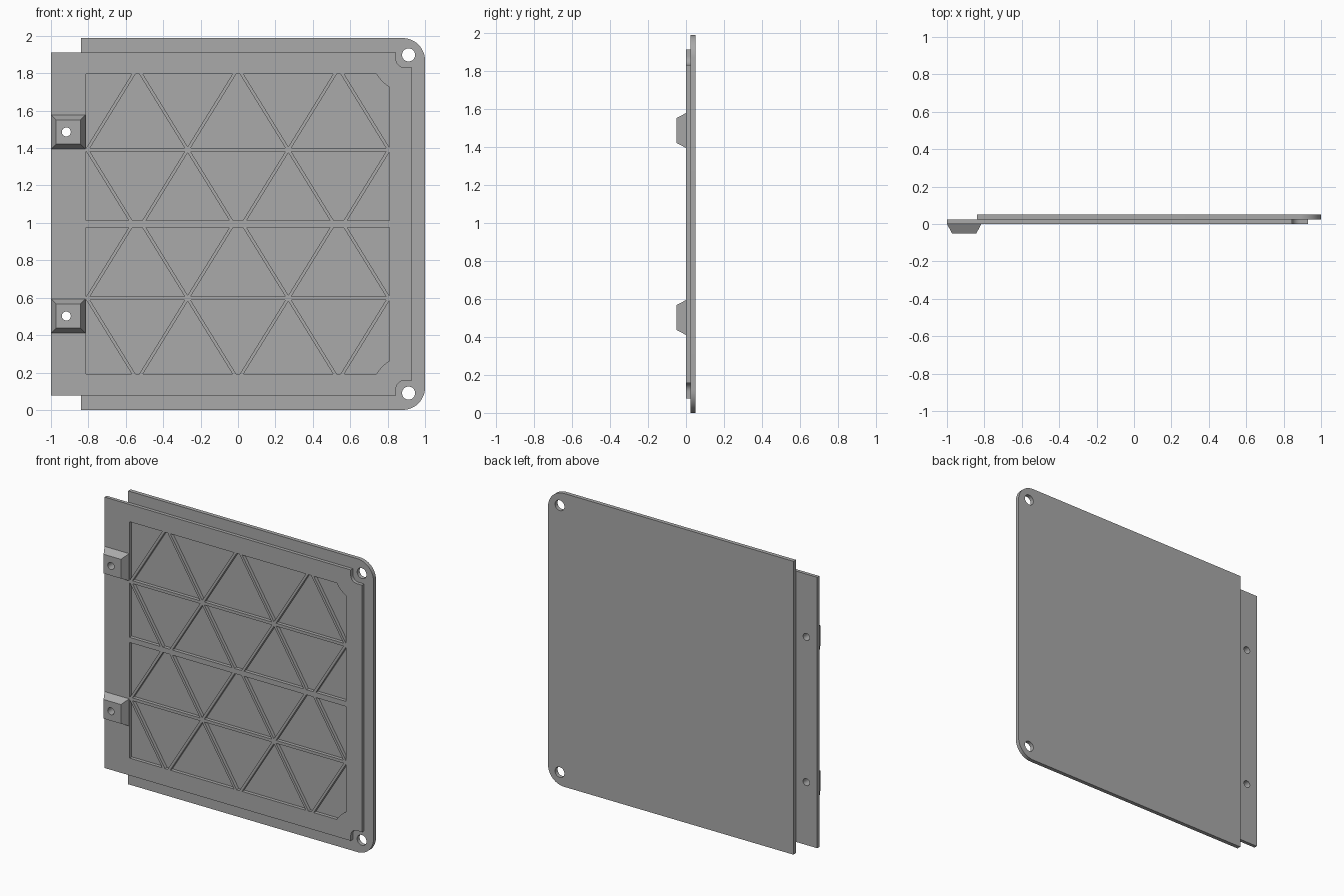
import bpy, bmesh, math
from mathutils import Matrix, Vector

if "Cube" in bpy.data.objects:
    bpy.data.objects.remove(bpy.data.objects["Cube"])

grey = bpy.data.materials.new("plain grey")
grey.use_nodes = True
grey.diffuse_color = (0.4, 0.4, 0.4, 1)
grey.node_tree.nodes["Principled BSDF"].inputs["Base Color"].default_value = (0.4, 0.4, 0.4, 1)

CZ = 0.994                       # mid height; profiles are drawn around it
SPLIT = 0.023                    # where frame and back plate meet
BACK = 0.05
HOLE = (0.912, 0.904)            # corner screw hole
CLIP = (-0.908, 0.492)           # hinge block centre
CLIP_HOLE_X = -0.918


def arc(cx, cy, r, a0, a1, n=12):
    return [(cx + r * math.cos(math.radians(a0 + (a1 - a0) * i / n)),
             cy + r * math.sin(math.radians(a0 + (a1 - a0) * i / n))) for i in range(n + 1)]


def circle(cx, cy, r):
    return arc(cx, cy, r, 0, 360, 32)[:-1]


def flip(points):
    return [(x, -y) for x, y in reversed(points)]


def finish(obj):
    obj.data.materials.clear()
    obj.data.materials.append(grey)
    bpy.ops.object.select_all(action='DESELECT')
    obj.select_set(True)
    bpy.context.view_layer.objects.active = obj
    bpy.ops.object.shade_smooth_by_angle(angle=math.radians(30))


def sheet(name, loops, y0, y1):
    """Flat sheet from an outline and its openings, between two depths."""
    curve = bpy.data.curves.new(name, 'CURVE')
    curve.dimensions = '2D'
    curve.fill_mode = 'BOTH'
    curve.extrude = (y1 - y0) / 2
    for loop in loops:
        spline = curve.splines.new('POLY')
        spline.points.add(len(loop) - 1)
        for p, (x, y) in zip(spline.points, loop):
            p.co = (x, y, 0, 1)
        spline.use_cyclic_u = True
    temp = bpy.data.objects.new(name + " outline", curve)
    bpy.context.collection.objects.link(temp)
    bpy.context.view_layer.update()
    mesh = bpy.data.meshes.new_from_object(temp.evaluated_get(bpy.context.evaluated_depsgraph_get()))
    bpy.data.objects.remove(temp)
    mesh.transform(Matrix.Translation((0, (y0 + y1) / 2, CZ)) @ Matrix.Rotation(math.pi / 2, 4, 'X'))
    bm = bmesh.new()
    bm.from_mesh(mesh)
    bmesh.ops.remove_doubles(bm, verts=bm.verts, dist=0.0001)
    bmesh.ops.recalc_face_normals(bm, faces=bm.faces)
    bm.to_mesh(mesh)
    bm.free()
    obj = bpy.data.objects.new(name, mesh)
    bpy.context.collection.objects.link(obj)
    finish(obj)


def cut(poly, a, b, side, gap):
    """Keep the part of a polygon lying more than gap to one side of line a-b."""
    d = Vector((b[0] - a[0], b[1] - a[1])).normalized()

    def dist(p):
        return side * (d.y * (p[0] - a[0]) - d.x * (p[1] - a[1])) - gap

    out = []
    for p, q in zip(poly, poly[1:] + poly[:1]):
        dp, dq = dist(p), dist(q)
        if dp >= 0:
            out.append(p)
        if dp * dq < 0:
            t = dp / (dp - dq)
            out.append((p[0] + t * (q[0] - p[0]), p[1] + t * (q[1] - p[1])))
    return out


# Back plate with rounded outer corners
R, H = 0.12, CZ
half = arc(1 - R, H - R, R, 0, 90) + [(-0.84, H)]
sheet("back_plate", [half + flip(half), circle(*HOLE, 0.035), circle(HOLE[0], -HOLE[1], 0.035)],
      SPLIT, BACK)

# Triangular pockets between the stiffening ribs, one row at a time
LEFT, RIGHT, TOP = -0.814, 0.809, 0.801
NODE, RISE, PITCH, FIRST = 0.397, 0.437, 0.269, -0.807
a0 = 180 + math.degrees(math.asin((HOLE[1] - TOP) / 0.2))
a1 = 270 - math.degrees(math.asin((HOLE[0] - RIGHT) / 0.2))
upper = [(LEFT, TOP), (LEFT, NODE + 0.01), (RIGHT, NODE + 0.01)] + arc(*HOLE, 0.2, a1, a0, 8)
lower = [(LEFT, NODE - 0.01), (LEFT, 0.0175), (RIGHT, 0.0175), (RIGHT, NODE - 0.01)]
pockets = []
for row, tip in ((upper, NODE + RISE), (lower, NODE - RISE)):
    ribs = []
    for k in range(6):
        ends = [(FIRST + k * PITCH, NODE), (FIRST + (k + 1) * PITCH, tip)]
        if k % 2:
            ends = [(ends[0][0], tip), (ends[1][0], NODE)]
        ribs.append(sorted(ends, key=lambda p: p[1]))
    for k in range(7):
        cell = row
        if k > 0:
            cell = cut(cell, *ribs[k - 1], 1, 0.0085)
        if k < 6:
            cell = cut(cell, *ribs[k], -1, 0.0085)
        if len(cell) > 2:
            pockets += [cell, flip(cell)]

# Front frame with notched corners, pockets and hinge holes
FH, FR, NX, NZ, NR = 0.918, 0.93, 0.845, 0.837, 0.045
half = [(FR, NZ)] + arc(NX + NR, NZ + NR, NR, 270, 180, 8) + [(NX, FH), (-1, FH)]
clip_holes = [circle(CLIP_HOLE_X, s * CLIP[1], 0.024) for s in (1, -1)]
sheet("ribbed_frame", [half + flip(half)] + clip_holes + pockets, 0, SPLIT)

# Tapered hinge blocks with a drilled hole
for s, name in ((1, "upper_hinge_block"), (-1, "lower_hinge_block")):
    z = CZ + s * CLIP[1]
    bm = bmesh.new()
    rings = []
    for r, y in ((0.092, 0.0), (0.065, -0.05)):
        rings.append([bm.verts.new((CLIP[0] + i * r, y, z + j * r))
                      for i, j in ((-1, -1), (1, -1), (1, 1), (-1, 1))])
    for ring in rings:
        bm.faces.new(ring)
    for i in range(4):
        j = (i + 1) % 4
        bm.faces.new((rings[0][i], rings[0][j], rings[1][j], rings[1][i]))
    bmesh.ops.recalc_face_normals(bm, faces=bm.faces)
    mesh = bpy.data.meshes.new(name)
    bm.to_mesh(mesh)
    bm.free()
    block = bpy.data.objects.new(name, mesh)
    bpy.context.collection.objects.link(block)
    bpy.ops.mesh.primitive_cylinder_add(vertices=32, radius=0.024, depth=0.3,
                                        location=(CLIP_HOLE_X, 0, z), rotation=(math.pi / 2, 0, 0))
    drill = bpy.context.object
    drill.hide_render = True
    mod = block.modifiers.new("hole", 'BOOLEAN')
    mod.operation = 'DIFFERENCE'
    mod.solver = 'EXACT'
    mod.object = drill
    bpy.context.view_layer.objects.active = block
    bpy.ops.object.modifier_apply(modifier=mod.name)
    bpy.data.objects.remove(drill)
    finish(block)
